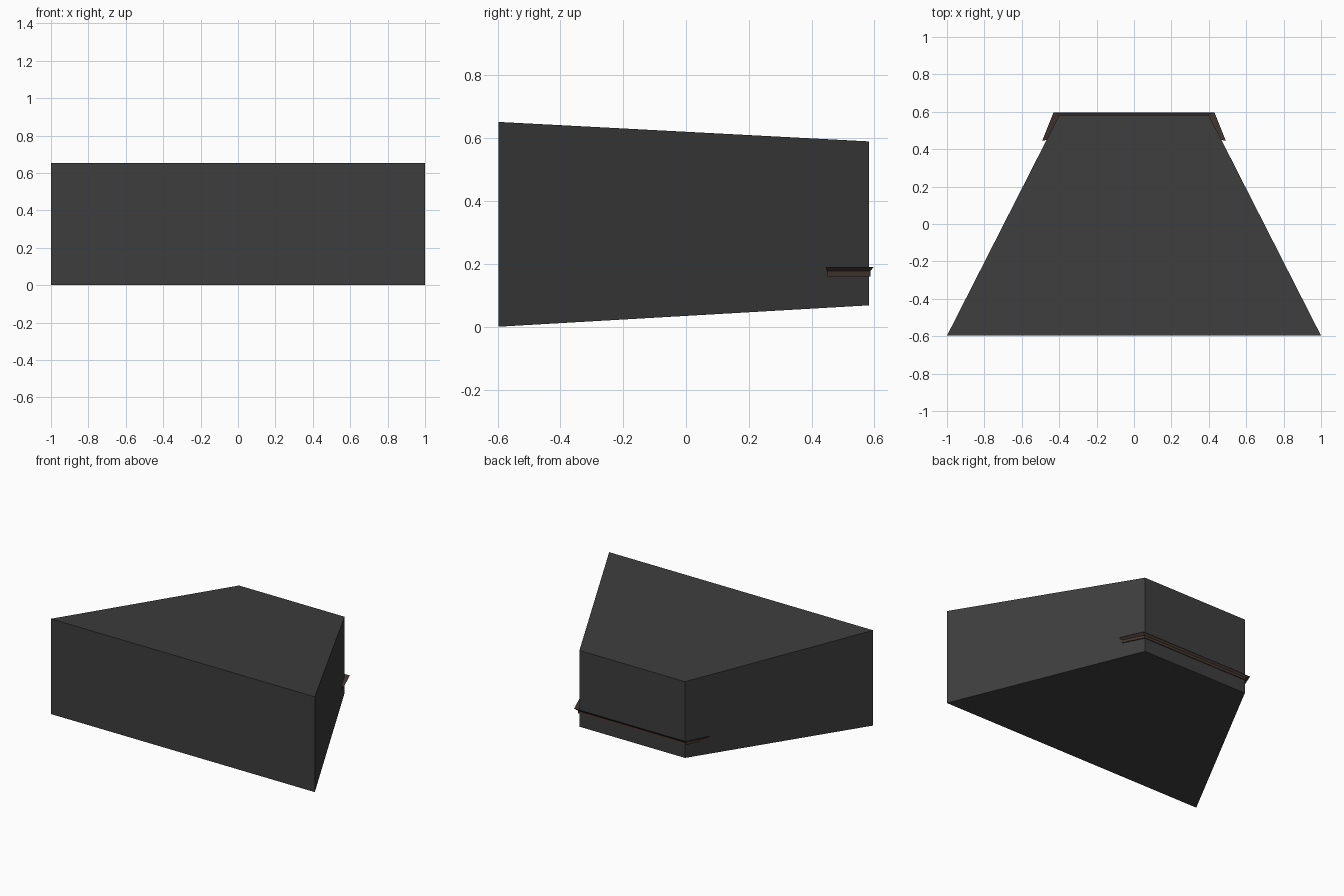
import bpy

if "Cube" in bpy.data.objects:
    bpy.data.objects.remove(bpy.data.objects["Cube"])


def material(name, rgb):
    m = bpy.data.materials.new(name)
    m.diffuse_color = (*rgb, 1)
    m.use_nodes = True
    m.node_tree.nodes["Principled BSDF"].inputs["Base Color"].default_value = m.diffuse_color
    return m


def make(name, verts, faces, mat):
    mesh = bpy.data.meshes.new(name)
    mesh.from_pydata(verts, [], faces)
    mesh.materials.append(mat)
    obj = bpy.data.objects.new(name, mesh)
    bpy.context.collection.objects.link(obj)
    return obj


def loft(name, rings, mat):
    """Closed skin through equal-length rings, capped at both ends."""
    n = len(rings[0])
    verts = [v for r in rings for v in r]
    faces = [tuple(range(n))[::-1], tuple(range(len(verts) - n, len(verts)))]
    for k in range(len(rings) - 1):
        for i in range(n):
            a, b = k * n + i, k * n + (i + 1) % n
            faces.append((a, b, b + n, a + n))
    obj = make(name, verts, faces, mat)
    # consistent outward normals
    import bmesh
    bm = bmesh.new()
    bm.from_mesh(obj.data)
    bmesh.ops.recalc_face_normals(bm, faces=bm.faces)
    bm.to_mesh(obj.data)
    bm.free()
    return obj


charcoal = material("charcoal", (0.047, 0.047, 0.047))
brown = material("dark brown", (0.062, 0.042, 0.034))


# Tapered body: wide tall front, narrow short back
def rect(x, y, z0, z1):
    return [(-x, y, z0), (x, y, z0), (x, y, z1), (-x, y, z1)]


loft("tapered_body", [rect(1.0, -0.597, 0.0, 0.652),
                      rect(0.40, 0.582, 0.068, 0.59)], charcoal)

# Trim around the back: an upright strip with a flared upper lip
# each profile point: end x, end y, corner x, corner y, z
profile = [(0.464, 0.450, 0.398, 0.580, 0.160),
           (0.475, 0.450, 0.407, 0.587, 0.160),
           (0.475, 0.450, 0.407, 0.587, 0.177),
           (0.491, 0.445, 0.430, 0.597, 0.190),
           (0.464, 0.450, 0.398, 0.580, 0.180)]
end = [(ex, ey, z) for ex, ey, cx, cy, z in profile]
corner = [(cx, cy, z) for ex, ey, cx, cy, z in profile]


def mirrored(ring):
    return [(-x, y, z) for x, y, z in ring]


loft("rear_trim", [end, corner, mirrored(corner), mirrored(end)], brown)
